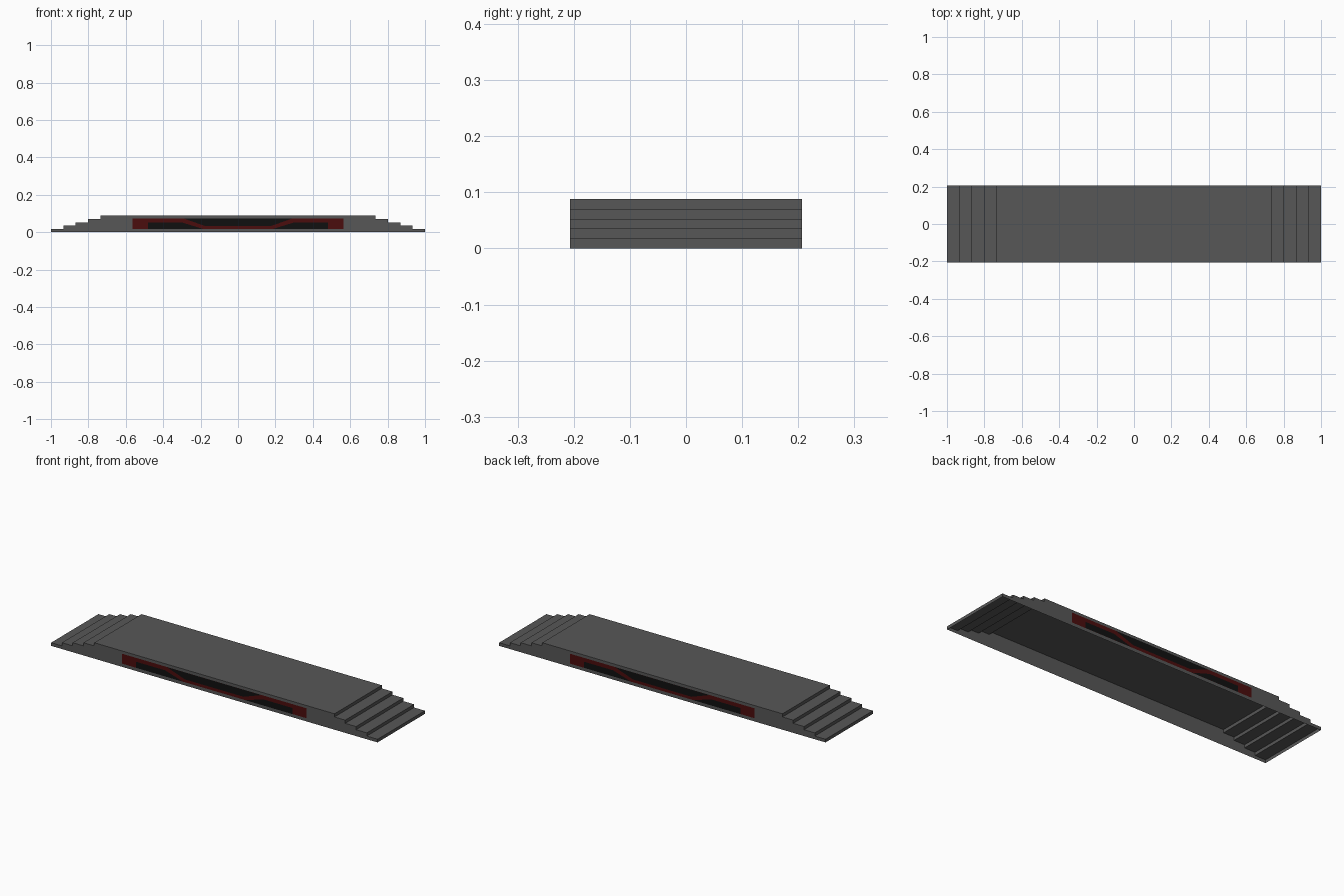
import bpy

cube = bpy.data.objects.get("Cube")
if cube:
    bpy.data.objects.remove(cube, do_unlink=True)


def material(name, color):
    m = bpy.data.materials.new(name)
    m.use_nodes = True
    m.diffuse_color = (*color, 1)
    m.node_tree.nodes["Principled BSDF"].inputs["Base Color"].default_value = (*color, 1)
    return m


grey = material("dark grey", (0.095, 0.095, 0.095))
red = material("deep red", (0.07, 0.004, 0.004))
black = material("near black", (0.005, 0.005, 0.005))


def mesh_object(name, verts, faces, mat):
    me = bpy.data.meshes.new(name)
    me.from_pydata(verts, [], faces)
    me.materials.append(mat)
    ob = bpy.data.objects.new(name, me)
    bpy.context.collection.objects.link(ob)
    return ob


def flat_panel(name, outlines, y, mat):
    """Flat polygons facing along the sign of y; outlines run counter-clockwise seen from -y."""
    verts, faces = [], []
    for outline in outlines:
        ids = list(range(len(verts), len(verts) + len(outline)))
        verts += [(x, y, z) for x, z in outline]
        faces.append(ids if y < 0 else ids[::-1])
    return mesh_object(name, verts, faces, mat)


def mirrored(outline):
    return [(-x, z) for x, z in reversed(outline)]


STEPS, RISE, TREAD = 5, 0.0176, 0.066
HALF = 0.207

# Stair profile, from the right foot over the deck to the left foot
right_side = []
for i in range(STEPS):
    x = 1 - i * TREAD
    right_side += [(x, i * RISE), (x, (i + 1) * RISE)]
profile = right_side + mirrored(right_side)

# Open-bottomed shell of treads, risers and deck
n = len(profile)
verts = [(x, y, z) for y in (-HALF, HALF) for x, z in profile]
mesh_object("stepped_deck", verts,
            [(i, i + n, i + n + 1, i + 1) for i in range(n - 1)], grey)

# Side walls, made of one rectangle per step layer
layers = []
for i in range(STEPS):
    x, z = 1 - i * TREAD, i * RISE
    layers.append([(-x, z), (x, z), (x, z + RISE), (-x, z + RISE)])

# Decorative side panel: red backing with black inlays that leave a wavy red band
LOW, HIGH = 0.018, 0.073
backing = [(-0.565, LOW), (0.565, LOW), (0.565, HIGH), (-0.565, HIGH)]
lower_inlay = [(-0.48, LOW), (-0.19, LOW), (-0.30, 0.052), (-0.48, 0.052)]
upper_inlay = [(-0.18, 0.034), (0.18, 0.034), (0.29, HIGH), (-0.29, HIGH)]

for label, s in (("front", -1), ("back", 1)):
    flat_panel(label + "_wall", layers, s * HALF, grey)
    flat_panel(label + "_red_panel", [backing], s * (HALF + 0.0007), red)
    flat_panel(label + "_black_inlays",
               [lower_inlay, mirrored(lower_inlay), upper_inlay],
               s * (HALF + 0.0014), black)
